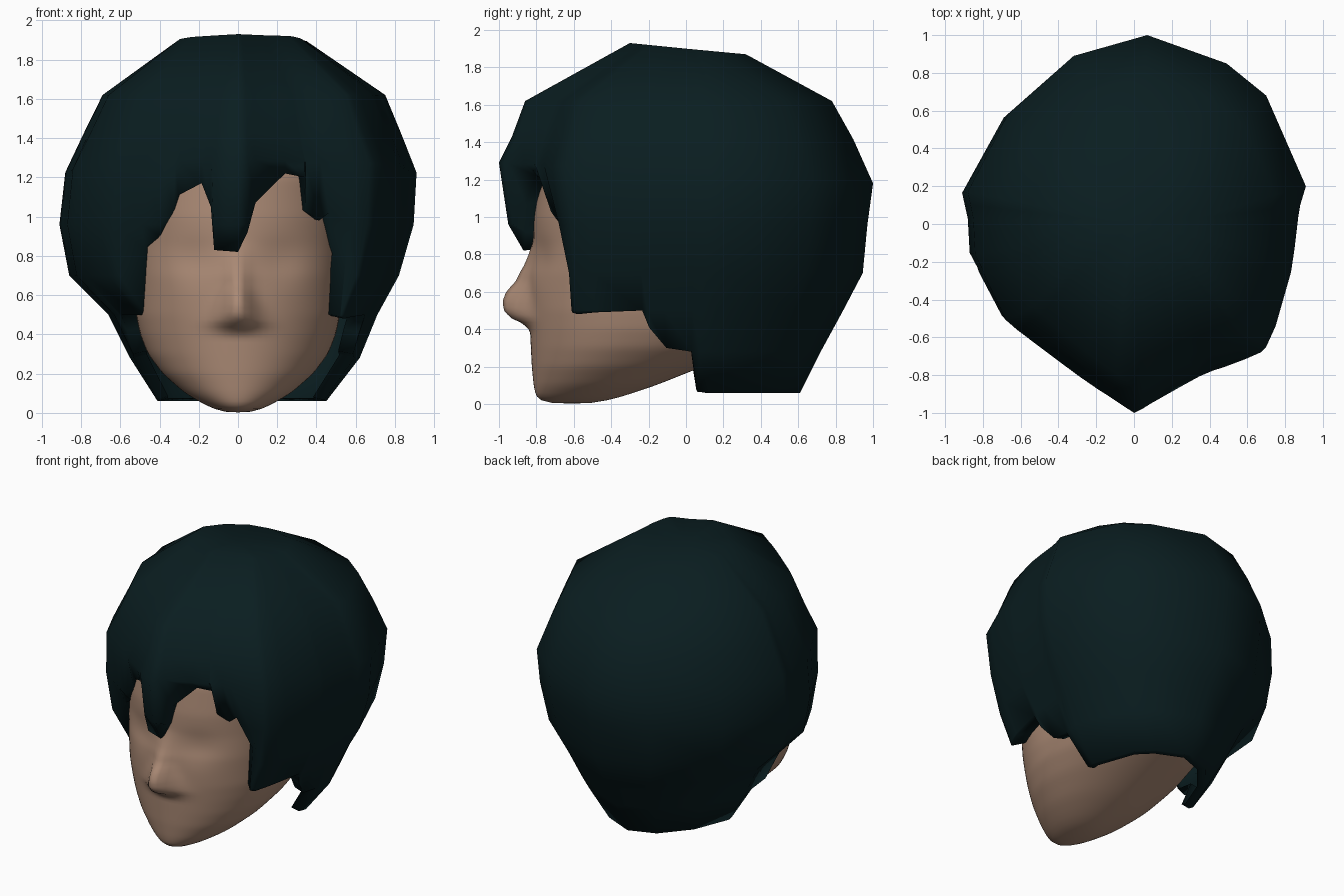
import bpy, bmesh, math
from mathutils import Vector


def material(name, rgb):
    m = bpy.data.materials.new(name)
    m.diffuse_color = (*rgb, 1)
    return m


def table(rows, z):
    """Linear look-up of a row of values by its first number."""
    if z <= rows[0][0]:
        return rows[0][1:]
    for a, b in zip(rows, rows[1:]):
        if z <= b[0]:
            t = (z - a[0]) / (b[0] - a[0])
            return [p + (q - p) * t for p, q in zip(a[1:], b[1:])]
    return rows[-1][1:]


def loft(name, columns, mat, angle, relax=0, shape=None):
    """Closed loop of columns, each listed from top to bottom."""
    bm = bmesh.new()
    grid = [[bm.verts.new(p) for p in col] for col in columns]
    for a, b in zip(grid, grid[1:] + grid[:1]):
        for r in range(len(a) - 1):
            bm.faces.new((a[r], a[r + 1], b[r + 1], b[r]))
    bmesh.ops.remove_doubles(bm, verts=bm.verts, dist=0.0005)
    for _ in range(relax):
        bmesh.ops.smooth_vert(bm, verts=bm.verts, factor=0.5,
                              use_axis_x=True, use_axis_y=True, use_axis_z=True)
    if shape:
        for v in bm.verts:
            shape(v.co)
    me = bpy.data.meshes.new(name)
    bm.to_mesh(me)
    bm.free()
    me.materials.append(mat)
    ob = bpy.data.objects.new(name, me)
    bpy.context.collection.objects.link(ob)
    bpy.ops.object.select_all(action='DESELECT')
    ob.select_set(True)
    bpy.context.view_layer.objects.active = ob
    bpy.ops.object.shade_smooth_by_angle(angle=math.radians(angle))
    return ob


skin = material("skin", (0.40, 0.25, 0.175))
hair_green = material("dark green hair", (0.003, 0.0125, 0.0145))

# Face and skull: z, half width, front y, middle y, back y
HEAD = [(0.0, 0.07, -0.75, -0.60, -0.50), (0.03, 0.15, -0.80, -0.56, -0.37),
        (0.1, 0.27, -0.815, -0.48, -0.16), (0.2, 0.385, -0.825, -0.40, 0.09),
        (0.3, 0.46, -0.83, -0.33, 0.34), (0.4, 0.50, -0.835, -0.30, 0.58),
        (0.5, 0.52, -0.84, -0.30, 0.62), (0.7, 0.53, -0.845, -0.30, 0.65),
        (0.85, 0.535, -0.82, -0.30, 0.65), (1.0, 0.54, -0.815, -0.30, 0.65),
        (1.2, 0.52, -0.79, -0.30, 0.62), (1.4, 0.46, -0.68, -0.2, 0.5),
        (1.55, 0.25, -0.4, -0.1, 0.3)]


def head_point(ang, z):
    w, yf, yc, yb = table(HEAD, z)
    c = math.cos(ang)
    return (w * math.sin(ang), yc - c * ((yc - yf) if c > 0 else (yb - yc)), z)


# Nose: z, depth, width
NOSE = [(0.39, 0, 0.12), (0.43, 0.035, 0.115), (0.46, 0.10, 0.11), (0.5, 0.135, 0.095),
        (0.55, 0.14, 0.08), (0.6, 0.12, 0.065), (0.66, 0.065, 0.055), (0.74, 0.03, 0.05),
        (0.80, 0.015, 0.05), (0.88, 0.0, 0.06)]


def face_detail(co):
    if co.y > -0.4:
        return
    depth, width = table(NOSE, co.z)
    co.y -= depth * math.exp(-(co.x / width) ** 2)
    # eye sockets
    co.y += 0.025 * math.exp(-((abs(co.x) - 0.22) / 0.13) ** 2 - ((co.z - 0.77) / 0.11) ** 2)


N, ROWS = 96, 78
cols = []
for i in range(N):
    a = 2 * math.pi * i / N
    col = [(0, -0.1, 1.56)]
    col += [head_point(a, 1.55 * (1 - r / ROWS)) for r in range(ROWS + 1)]
    cols.append(col + [(0, -0.60, 0.0)])
loft("head", cols, skin, 80, 3, face_detail)

# Hair shell: z, left, right, front and back reach
HAIR = [(0.06, 0.41, 0.45, 0.75, 0.61), (0.28, 0.55, 0.62, 0.80, 0.72),
        (0.50, 0.66, 0.71, 0.90, 0.84), (0.70, 0.86, 0.82, 0.92, 0.945),
        (0.96, 0.91, 0.895, 0.95, 0.97), (1.235, 0.88, 0.91, 1.0, 1.0),
        (1.62, 0.69, 0.75, 0.86, 0.78), (1.90, 0.31, 0.35, 0.30, 0.32)]
LEVELS = [1.90, 1.62, 1.42, 1.235, 0.96, 0.70, 0.50, 0.28, 0.06]
# Plan outline x, y and the height of the hair's lower edge there
EDGE = [(0, -1, 0.82), (0.05, -0.975, 0.92), (0.09, -0.95, 1.07), (0.24, -0.865, 1.22),
        (0.34, -0.81, 1.20), (0.345, -0.807, 1.03), (0.42, -0.775, 0.98),
        (0.47, -0.76, 1.02), (0.59, -0.715, 0.80), (0.67, -0.68, 0.49),
        (0.70, -0.65, 0.48), (0.75, -0.54, 0.49), (0.83, -0.26, 0.50),
        (0.835, -0.23, 0.41), (0.85, -0.13, 0.30), (0.87, 0.04, 0.28),
        (0.88, 0.10, 0.065), (0.91, 0.2, 0.06), (0.70, 0.68, 0.06),
        (0.49, 0.85, 0.06), (0.07, 1, 0.06), (-0.33, 0.89, 0.06),
        (-0.69, 0.58, 0.06), (-0.91, 0.17, 0.06), (-0.895, 0.10, 0.07),
        (-0.88, 0.03, 0.28), (-0.87, -0.16, 0.30), (-0.83, -0.24, 0.42),
        (-0.82, -0.27, 0.50), (-0.70, -0.51, 0.50), (-0.64, -0.56, 0.50),
        (-0.49, -0.67, 0.84), (-0.40, -0.735, 0.90), (-0.33, -0.785, 1.02),
        (-0.31, -0.80, 1.11), (-0.19, -0.88, 1.17), (-0.14, -0.91, 1.05),
        (-0.125, -0.92, 0.83)]


def hair_point(x, y, z, low):
    left, right, front, back = table(HAIR, max(z, low))
    p = Vector((x * (right if x > 0 else left) / 0.91,
                y * (back if y > 0 else front), max(z, low)))
    if z <= low and low > 0.6:
        # fringe tucked in to the forehead
        p.y = min(p.y * 0.93, max(p.y, -0.835) if abs(x) < 0.2 else 0)
    elif z > low:
        # crown leans up towards the front
        p.z -= 0.03 * y if z > 1.8 else 0.055 * y * max(0, 1 - abs(z - 1.235) / 0.2)
    return p


cols = []
for x, y, low in EDGE:
    col = [Vector((0, 0, 1.89))]
    col += [hair_point(x, y, z, low) for z in LEVELS]
    # rim turned in towards the face
    end = col[-1]
    col.append(Vector((end.x * 0.87, end.y * 0.88, end.z + 0.015)))
    cols.append(col)
loft("hair", cols, hair_green, 80)
